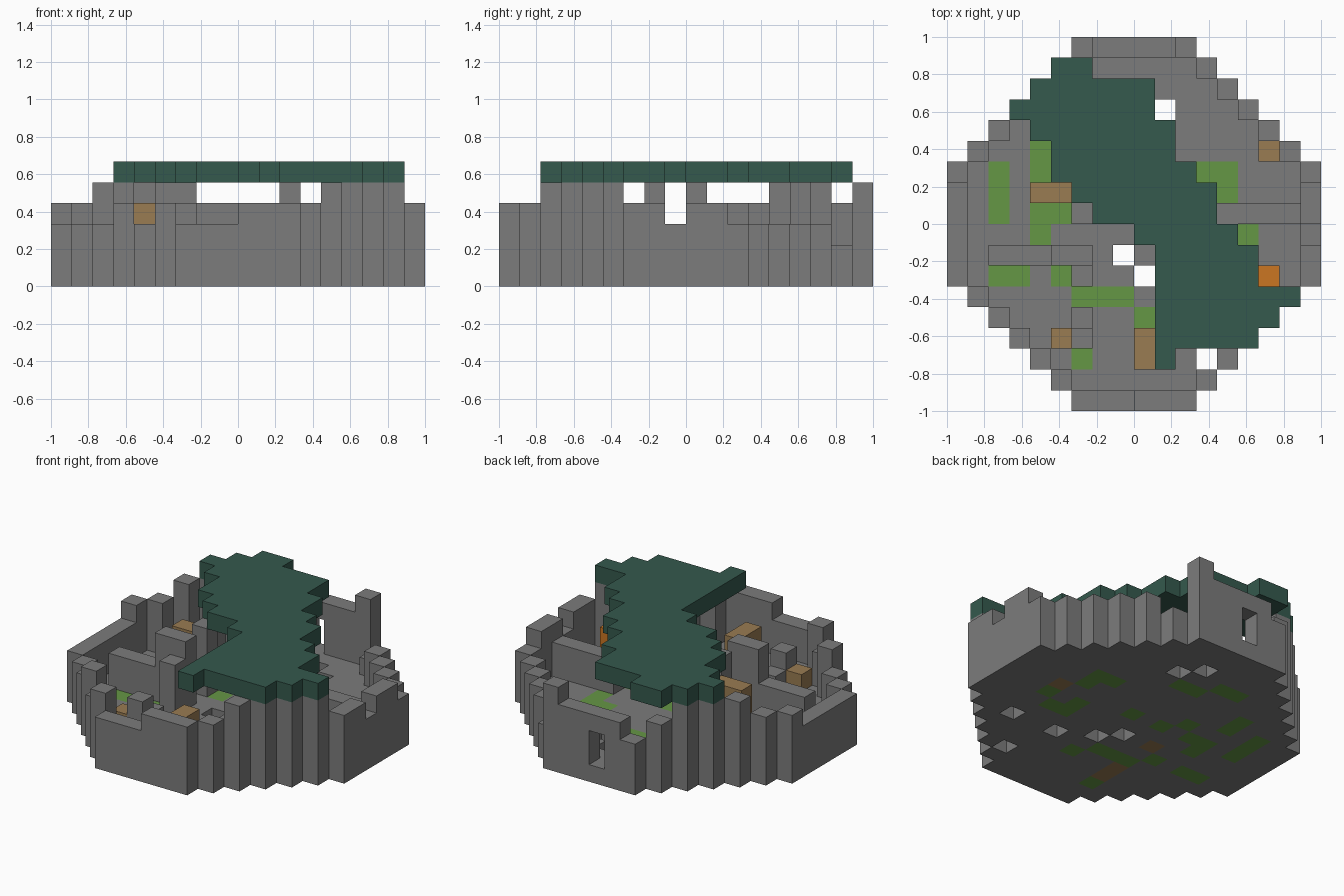
import bpy, bmesh

N = 18            # blocks across
S = 2 / N         # block size

if "Cube" in bpy.data.objects:
    bpy.data.objects.remove(bpy.data.objects["Cube"], do_unlink=True)


def material(name, rgb):
    m = bpy.data.materials.new(name)
    m.use_nodes = True
    m.diffuse_color = (*rgb, 1)
    m.node_tree.nodes["Principled BSDF"].inputs["Base Color"].default_value = (*rgb, 1)
    return m


stone = material("grey stone", (.2, .2, .2))
slate = material("dark green roofing", (.035, .1, .075))
grass_green = material("grass green", (.13, .31, .06))
wood = material("brown wood", (.32, .2, .085))
amber = material("orange glow", (.6, .18, .016))

parts = {}        # part name -> (material, set of blocks)
filled = set()    # every occupied block


def fill(part, mat, xs, ys, zs):
    """Fill an inclusive block range, skipping occupied blocks."""
    cells = parts.setdefault(part, (mat, set()))[1]
    for x in range(xs[0], xs[-1] + 1):
        for y in range(ys[0], ys[-1] + 1):
            for z in range(*zs):
                if (x, y, z) not in filled:
                    filled.add((x, y, z))
                    cells.add((x, y, z))


def start(y):
    return max(0, N // 3 - min(y, N - 1 - y))


def in_disc(x, y):
    return 0 <= y < N and start(y) <= x < N - start(y)


# Grass and planks set into the floor
for xs, ys in [((4,), (11, 12)), ((2,), (9, 11)), ((4, 5), (9,)), ((4,), (8,)),
               ((2, 3), (6,)), ((5,), (6,)), ((6, 8), (5,)), ((9,), (4,)),
               ((6,), (2,)), ((12, 13), (11,)), ((13,), (10,)), ((14,), (8,)),
               ((12, 13), (7,)), ((12,), (8,)), ((9,), (9,)), ((7,), (9,)),
               ((8, 9), (13,)), ((6, 7), (14,)), ((6,), (10,))]:
    fill("grass", grass_green, xs, ys, (0, 1))
for xs, ys in [((14,), (9,)), ((6,), (3, 4)), ((6,), (7,))]:
    fill("floor_planks", wood, xs, ys, (0, 1))

# Stone floor with open shafts
shafts = [(10, 14), (9, 15), (14, 5), (11, 5), (12, 2), (9, 6), (8, 7)]
for y in range(N):
    for x in range(start(y), N - start(y)):
        if (x, y) not in shafts:
            fill("floor", stone, (x,), (y,), (0, 1))

# Outer wall: low by default, with raised or broken stretches
heights = [((9, 12), (0, 1), 4), ((5,), (1,), 4), ((3,), (3,), 4),
           ((13, 16), (2, 5), 5), ((17,), (6, 7), 4), ((17,), (9, 10), 4),
           ((12,), (16,), 2), ((11,), (17,), 5), ((7, 10), (17,), 4),
           ((5,), (16,), 4), ((2, 4), (13, 15), 5), ((0, 1), (11, 12), 4)]


def wall_height(x, y):
    for xs, ys, h in heights:
        if xs[0] <= x <= xs[-1] and ys[0] <= y <= ys[-1]:
            return h
    return 3


window = (8, N - 1)
for y in range(N):
    for x in range(start(y), N - start(y)):
        sides = ((x + 1, y), (x - 1, y), (x, y + 1), (x, y - 1))
        if not all(in_disc(*s) for s in sides):
            base = 3 if (x, y) == window else 1
            fill("outer_wall", stone, (x,), (y,), (base, wall_height(x, y)))

# Partitions and pillars inside
for xs, ys, top in [((2, 4), (7,), 3), ((5, 6), (7,), 5), ((6,), (6,), 4),
                    ((6,), (9,), 5), ((6,), (3,), 3), ((6,), (4,), 2),
                    ((13, 16), (9,), 3)]:
    fill("inner_wall", stone, xs, ys, (1, top))

# Wooden crates and a lamp
for xs, ys, top in [((4, 5), (10,), 4), ((5,), (3,), 2), ((9,), (2, 3), 3),
                    ((15,), (12,), 2)]:
    fill("crates", wood, xs, ys, (1, top))
fill("lamp", amber, (15,), (6,), (1, 3))

# Remaining roof: one span per row, front to back
spans = [(10, 10), (10, 14), (10, 15), (10, 16), (10, 14), (10, 14), (9, 13),
         (7, 12), (6, 12), (5, 11), (5, 10), (4, 10), (3, 9), (4, 9), (5, 6)]
for row, span in enumerate(spans, start=2):
    fill("roof", slate, span, (row,), (5, 6))

# Turn each part into a mesh of its exposed block faces
for name, (mat, cells) in parts.items():
    bm = bmesh.new()
    for c in sorted(cells):
        for axis in range(3):
            u, v = (axis + 1) % 3, (axis + 2) % 3
            for side in (0, 1):
                near = list(c)
                near[axis] += 2 * side - 1
                if tuple(near) in filled:
                    continue
                ring = []
                for du, dv in ((0, 0), (1, 0), (1, 1), (0, 1)):
                    p = list(c)
                    p[axis] += side
                    p[u] += du
                    p[v] += dv
                    ring.append(bm.verts.new((p[0] * S - 1, p[1] * S - 1, p[2] * S)))
                bm.faces.new(ring if side else ring[::-1])
    bmesh.ops.remove_doubles(bm, verts=bm.verts, dist=S / 100)
    mesh = bpy.data.meshes.new(name)
    bm.to_mesh(mesh)
    bm.free()
    mesh.materials.append(mat)
    bpy.context.collection.objects.link(bpy.data.objects.new(name, mesh))
